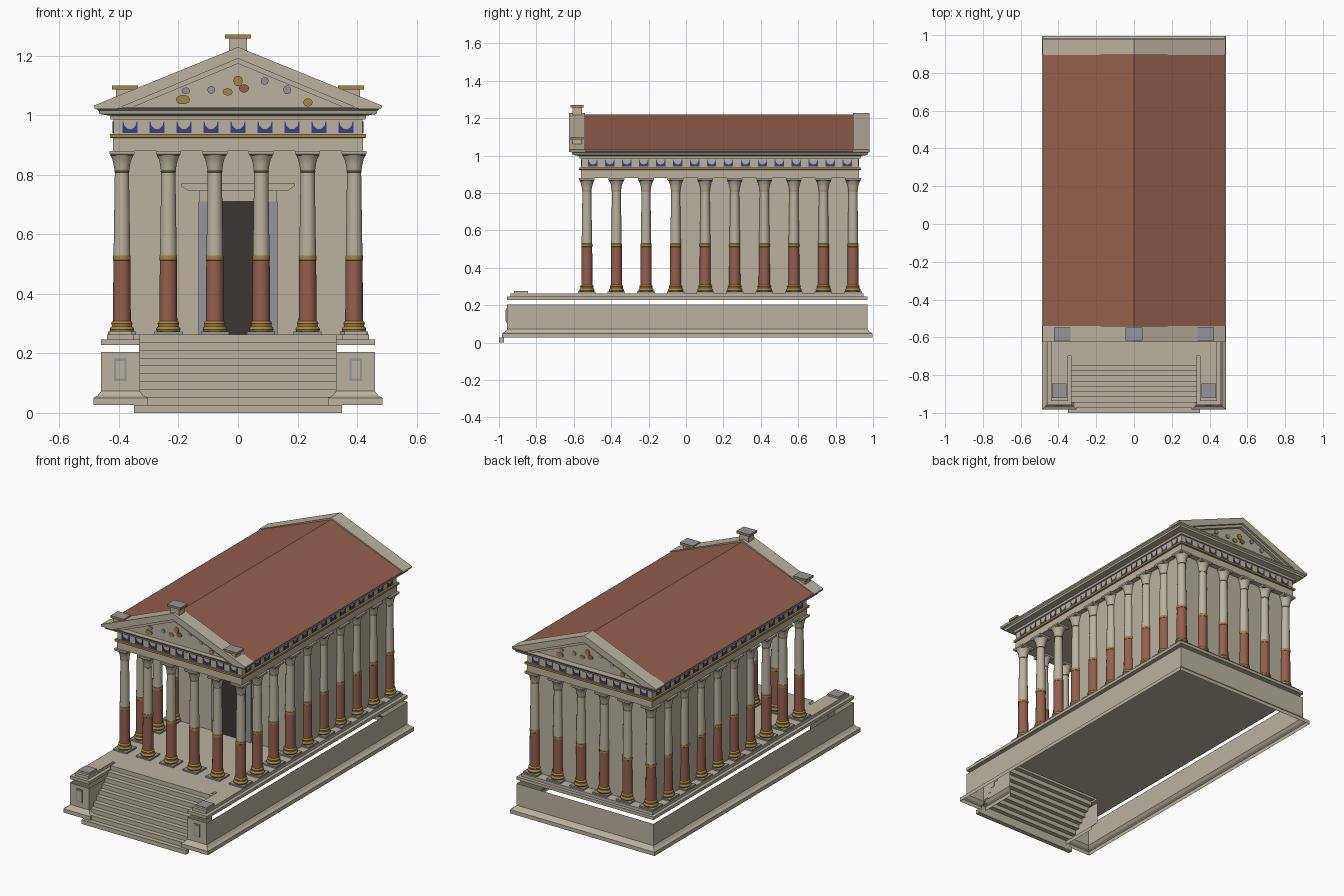
import bpy, bmesh, math

if "Cube" in bpy.data.objects:
    bpy.data.objects.remove(bpy.data.objects["Cube"])

COLORS = {
    "stone": (0.50, 0.45, 0.35), "terracotta": (0.30, 0.115, 0.075),
    "gold": (0.39, 0.24, 0.05), "blue": (0.035, 0.055, 0.25),
    "dark_door": (0.045, 0.036, 0.034), "grey": (0.30, 0.30, 0.335),
}
ORDER = list(COLORS)
MATS = {}
for n, c in COLORS.items():
    MATS[n] = bpy.data.materials.new(n)
    MATS[n].diffuse_color = (*c, 1)


def finish(name, bm, mat=None):
    bmesh.ops.recalc_face_normals(bm, faces=bm.faces)
    me = bpy.data.meshes.new(name)
    bm.to_mesh(me)
    bm.free()
    for m in ([mat] if mat else ORDER):
        me.materials.append(MATS[m])
    ob = bpy.data.objects.new(name, me)
    bpy.context.collection.objects.link(ob)
    return ob


def loft(bm, rings, caps=True, mats=None, skip=()):
    """Skin closed rings of 3D points; skip leaves out sides."""
    vs = [[bm.verts.new(p) for p in r] for r in rings]
    n = len(vs[0])
    for k in range(len(vs) - 1):
        for i in range(n):
            if i in skip:
                continue
            j = (i + 1) % n
            f = bm.faces.new((vs[k][i], vs[k][j], vs[k + 1][j], vs[k + 1][i]))
            if mats:
                f.material_index = ORDER.index(mats[k])
                f.smooth = True
    if caps:
        bm.faces.new(vs[0][::-1])
        bm.faces.new(vs[-1])


def rect(x, y, hx, hy, z):
    return [(x - hx, y - hy, z), (x + hx, y - hy, z), (x + hx, y + hy, z), (x - hx, y + hy, z)]


def box(name, x0, x1, y0, y1, z0, z1, mat):
    bm = bmesh.new()
    x, y, hx, hy = (x0 + x1) / 2, (y0 + y1) / 2, (x1 - x0) / 2, (y1 - y0) / 2
    loft(bm, [rect(x, y, hx, hy, z0), rect(x, y, hx, hy, z1)])
    return finish(name, bm, mat)


def prism(name, pts, y0, y1, mat):
    """Extrude an xz outline along y."""
    bm = bmesh.new()
    loft(bm, [[(x, y, z) for x, z in pts] for y in (y0, y1)])
    return finish(name, bm, mat)


def stack(name, ring, levels, mat, caps=True, skip=()):
    """Moulding: an outline offset by d at each height z."""
    bm = bmesh.new()
    loft(bm, [ring(d, z) for d, z in levels], caps, None, skip)
    return finish(name, bm, mat)


# Podium outline with a notch for the stairs
def podium(d, z):
    hx, nx, f, b, nb = 0.46 + d, 0.33 - d, -0.957 - d, 0.97 + d, -0.72 - d
    return [(-hx, f, z), (-nx, f, z), (-nx, nb, z), (nx, nb, z),
            (nx, f, z), (hx, f, z), (hx, b, z), (-hx, b, z)]


# The wall is an open shell, with no face behind the stairs
stack("podium_wall", podium, [(0.026, 0.027), (0.026, 0.05), (0.012, 0.058),
                              (0, 0.073), (0, 0.205)], "stone", caps=False, skip=(2,))
stack("podium_slab_lower", podium, [(0, 0.228), (0, 0.246)], "stone")
stack("podium_slab_upper", podium, [(-0.02, 0.246), (-0.02, 0.264)], "stone")

# Stairs: a folded sheet of risers and treads above a solid first step
RISE, TREAD = 0.0264, 0.0278
box("first_step", -0.35, 0.35, -1, -0.972, 0, RISE, "stone")
path = []
for i in range(1, 10):
    y = -1 + TREAD * i
    path += [(y, RISE * i), (y, RISE * (i + 1))]
path.append((-0.699, RISE * 10))
bm = bmesh.new()
rows = [[bm.verts.new((s * 0.332, y, z)) for s in (-1, 1)] for y, z in path]
for a, b in zip(rows, rows[1:]):
    bm.faces.new((a[0], a[1], b[1], b[0]))
finish("stairs", bm, "stone")

# Wing pedestals and front panels
for s, side in ((-1, "left"), (1, "right")):
    x = s * 0.395
    box(f"pedestal_{side}", x - 0.038, x + 0.038, -0.92, -0.845, 0.264, 0.273, "stone")
    box(f"pedestal_top_{side}", x - 0.037, x + 0.037, -0.919, -0.846, 0.273, 0.275, "grey")
    box(f"wing_panel_{side}", x - 0.021, x + 0.021, -0.962, -0.957, 0.107, 0.183, "grey")
    box(f"wing_panel_inset_{side}", x - 0.014, x + 0.014, -0.964, -0.96, 0.115, 0.175, "stone")

# Column mesh: plinth, gilded base, painted lower shaft, capital
PROFILE = [  # radius, height, colour of the band above
    (0.038, 0.273, "gold"), (0.041, 0.280, "gold"), (0.038, 0.288, "gold"),
    (0.034, 0.291, "gold"), (0.034, 0.295, "gold"), (0.036, 0.300, "gold"),
    (0.034, 0.306, "gold"), (0.030, 0.309, "terracotta"), (0.0285, 0.512, "gold"),
    (0.0295, 0.513, "gold"), (0.0295, 0.528, "gold"), (0.028, 0.529, "stone"),
    (0.0238, 0.808, "gold"), (0.0255, 0.809, "gold"), (0.0255, 0.813, "stone"),
    (0.0245, 0.814, "stone"), (0.028, 0.835, "stone"), (0.032, 0.852, "stone"),
    (0.040, 0.867, "stone")]
SEG = 24
bm = bmesh.new()
rings = [[(r * math.cos(2 * math.pi * i / SEG), r * math.sin(2 * math.pi * i / SEG), z)
          for i in range(SEG)] for r, z, _ in PROFILE]
loft(bm, rings, True, [p[2] for p in PROFILE])
loft(bm, [rect(0, 0, 0.036, 0.036, 0.865), rect(0, 0, 0.042, 0.042, 0.87),
          rect(0, 0, 0.042, 0.042, 0.88)])
n = len(bm.faces)
loft(bm, [rect(0, 0, 0.047, 0.047, 0.264), rect(0, 0, 0.047, 0.047, 0.273)])
bm.faces.ensure_lookup_table()
for f in bm.faces[n:]:
    f.material_index = ORDER.index("grey")
column = finish("column_1", bm)
bpy.context.view_layer.objects.active = column
column.select_set(True)
bpy.ops.object.shade_smooth_by_angle(angle=math.radians(35))

# Colonnade: six across, ten deep, engaged to the hall at the rear
xs = [-0.39 + 0.156 * i for i in range(6)]
ys = [-0.53 + 0.1581 * i for i in range(10)]
spots = [(x, y) for x in xs for y in (ys[0], ys[-1])]
spots += [(x, y) for x in (xs[0], xs[-1]) for y in ys[1:-1]]
column.location = (*spots[0], 0)
for k, (x, y) in enumerate(spots[1:], 2):
    ob = bpy.data.objects.new(f"column_{k}", column.data)
    ob.location = (x, y, 0)
    bpy.context.collection.objects.link(ob)

# Inner hall and doorway
box("hall_walls", -0.389, 0.389, -0.055, 0.891, 0.264, 0.885, "stone")
box("door_opening", -0.10, 0.10, -0.060, -0.05, 0.264, 0.71, "dark_door")
box("door_lintel", -0.13, 0.13, -0.066, -0.05, 0.71, 0.745, "stone")
for s, side in ((-1, "left"), (1, "right")):
    a, b = sorted((s * 0.10, s * 0.132))
    box(f"door_jamb_{side}", a, b, -0.066, -0.05, 0.264, 0.71, "grey")
prism("door_cornice", [(-0.165, 0.745), (0.165, 0.745), (0.19, 0.762), (0.19, 0.772),
                       (-0.19, 0.772), (-0.19, 0.762)], -0.078, -0.05, "stone")

# Entablature
def beam(d, z):
    return rect(0, 0.182, 0.42 + d, 0.743 + d, z)


stack("architrave", beam, [(0, 0.88), (0, 0.924)], "stone")
stack("gilded_band", beam, [(0.008, 0.924), (0.010, 0.925), (0.010, 0.937)], "gold")
stack("frieze", beam, [(-0.002, 0.937), (-0.002, 0.985)], "stone")
stack("cornice", beam, [(0.008, 0.985), (0.010, 0.998), (0.045, 1.004), (0.048, 1.015),
                        (0.058, 1.022), (0.060, 1.028)], "stone")

# Blue garland panels round the frieze
arc = [(0.022 * math.cos(a), 0.979 - 0.026 * math.sin(a))
       for a in [math.pi * i / 8 for i in range(9)]]
SWAG = [(-0.025, 0.941), (0.025, 0.941), (0.025, 0.979)] + arc + [(-0.025, 0.979)]
panels = []
for i in range(9):
    panels += [(0.0907 * (i - 4), -0.559, 0), (0.0907 * (i - 4), 0.923, math.pi)]
for i in range(16):
    y = 0.182 + 0.0907 * (i - 7.5)
    panels += [(0.418, y, math.pi / 2), (-0.418, y, -math.pi / 2)]
for k, (x, y, turn) in enumerate(panels, 1):
    ob = prism(f"frieze_panel_{k}", SWAG, -0.003, 0.003, "blue")
    ob.location = (x, y, 0)
    ob.rotation_euler.z = turn

# Roof
prism("roof", [(-0.479, 1.026), (0.479, 1.026), (0.479, 1.03), (0, 1.219), (-0.479, 1.03)],
      -0.545, 0.90, "terracotta")

# Gables: stepped raking cornice, recessed field, small reliefs
RELIEFS = [(-0.185, 1.052, 0.024, 0.016, "gold"), (-0.175, 1.082, 0.014, 0.011, "grey"),
           (-0.09, 1.085, 0.013, 0.013, "grey"), (-0.035, 1.078, 0.017, 0.012, "gold"),
           (0.0, 1.115, 0.016, 0.018, "gold"), (0.02, 1.09, 0.017, 0.014, "terracotta"),
           (0.09, 1.115, 0.013, 0.013, "grey"), (0.165, 1.085, 0.013, 0.015, "grey"),
           (0.235, 1.043, 0.016, 0.014, "gold")]
for end, y, d in (("front", -0.625, 1), ("back", 0.98, -1)):
    inner = y + d * 0.086
    prism(f"raking_cornice_{end}",
          [(-0.485, 1.032), (0, 1.229), (0.485, 1.032), (0.48, 1.02), (0.41, 1.02),
           (0, 1.19), (-0.41, 1.02), (-0.48, 1.02)], y, inner, "stone")
    prism(f"raking_moulding_{end}",
          [(-0.415, 1.02), (0, 1.192), (0.415, 1.02), (0.37, 1.02), (0, 1.173), (-0.37, 1.02)],
          y + d * 0.014, inner, "stone")
    field = y + d * 0.035
    prism(f"gable_field_{end}", [(-0.40, 1.02), (0.40, 1.02), (0, 1.186)], field, inner, "stone")
    for k, (x, z, rx, rz, m) in enumerate(RELIEFS, 1):
        pts = [(x * d + rx * math.cos(a), z + rz * math.sin(a))
               for a in [math.pi * i / 5 for i in range(10)]]
        prism(f"gable_relief_{end}_{k}", pts, field - d * 0.006, field + d * 0.002, m)

# Roof ornaments on the front gable
for name, x, z0, z1 in (("left", -0.38, 1.03, 1.086), ("centre", 0, 1.20, 1.257),
                        ("right", 0.38, 1.03, 1.086)):
    box(f"ornament_block_{name}", x - 0.03, x + 0.03, -0.608, -0.556, z0, z1, "stone")
    box(f"ornament_cap_{name}", x - 0.044, x + 0.044, -0.617, -0.547, z1, z1 + 0.012, "gold")
    box(f"ornament_top_{name}", x - 0.044, x + 0.044, -0.617, -0.547, z1 + 0.012, z1 + 0.014, "grey")

for m in bpy.data.materials:
    if m.users and not m.is_grease_pencil:
        m.use_nodes = True
        m.node_tree.nodes["Principled BSDF"].inputs["Base Color"].default_value = m.diffuse_color
